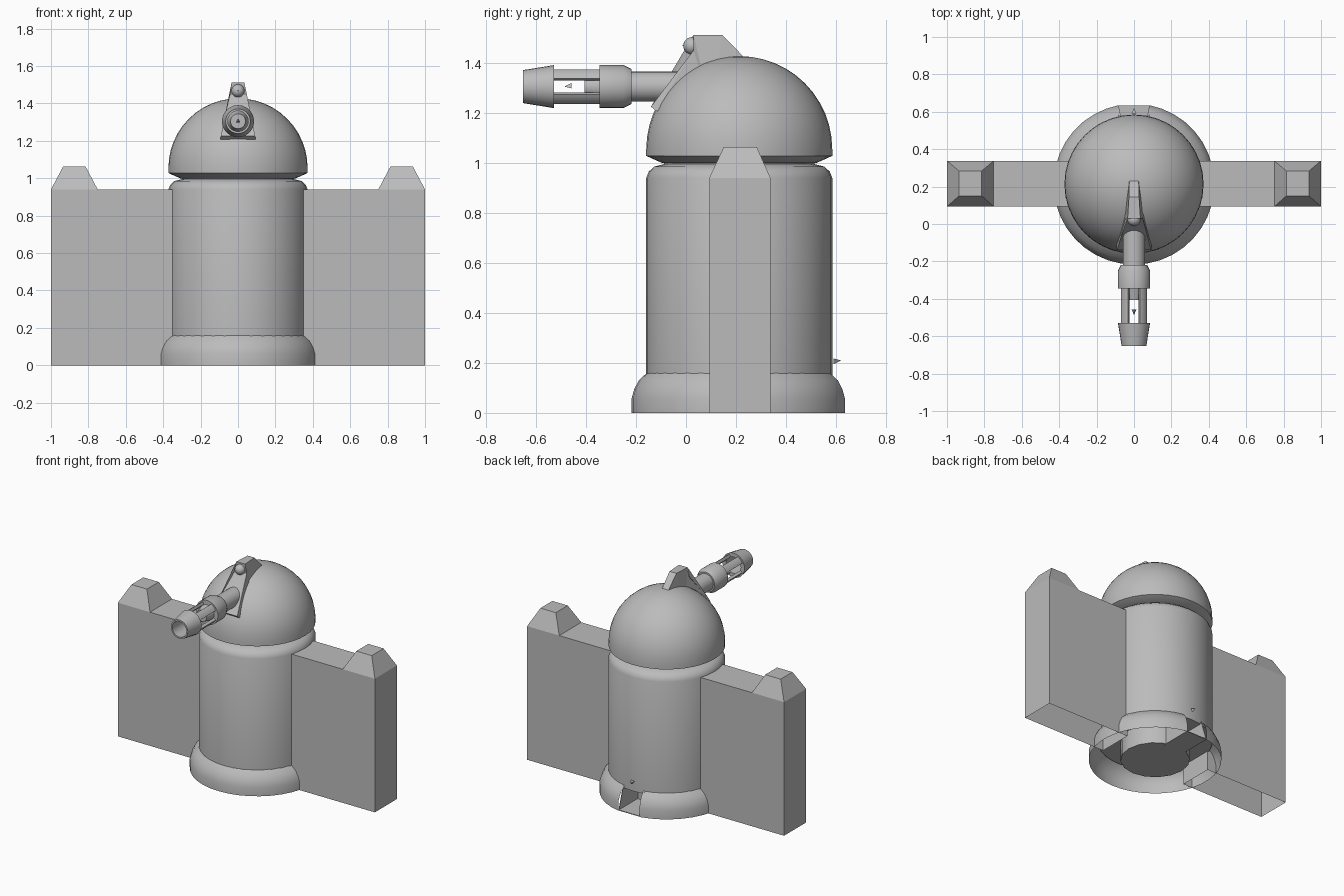
import bpy
import bmesh
from math import sin, cos, pi, radians
from mathutils import Matrix, Vector

cube = bpy.data.objects.get("Cube")
if cube:
    bpy.data.objects.remove(cube, do_unlink=True)

CY = 0.213      # tower centre in y
GUN_Z = 1.305   # gun axis height

grey = bpy.data.materials.new("plain_grey")
grey.use_nodes = True
grey.diffuse_color = (0.5, 0.5, 0.5, 1)
grey.node_tree.nodes["Principled BSDF"].inputs["Base Color"].default_value = (0.5, 0.5, 0.5, 1)


def finish(name, bm, smooth=True):
    bmesh.ops.remove_doubles(bm, verts=bm.verts, dist=1e-5)
    bmesh.ops.recalc_face_normals(bm, faces=bm.faces)
    mesh = bpy.data.meshes.new(name)
    bm.to_mesh(mesh)
    bm.free()
    mesh.materials.append(grey)
    obj = bpy.data.objects.new(name, mesh)
    bpy.context.collection.objects.link(obj)
    if smooth:
        bpy.ops.object.select_all(action='DESELECT')
        obj.select_set(True)
        bpy.context.view_layer.objects.active = obj
        bpy.ops.object.shade_smooth_by_angle(angle=radians(32))
    return obj


def lathe(name, profile, along_y=False, start=0, end=360, closed=False, segs=36):
    """Turn (radius, position) points round the tower axis or the gun axis."""
    bm = bmesh.new()
    rings = []
    for i in range(segs + 1):
        a = radians(start + (end - start) * i / segs)
        ring = []
        for r, h in profile:
            if along_y:
                p = (r * cos(a), h, GUN_Z + r * sin(a))
            else:
                p = (r * cos(a), CY + r * sin(a), h)
            ring.append(bm.verts.new(p))
        rings.append(ring)
    n = len(profile)
    for a, b in zip(rings, rings[1:]):
        for j in range(n if closed else n - 1):
            k = (j + 1) % n
            if profile[j][0] == 0:
                bm.faces.new((a[j], a[k], b[k]))
            elif profile[k][0] == 0:
                bm.faces.new((a[j], a[k], b[j]))
            else:
                bm.faces.new((a[j], a[k], b[k], b[j]))
    if closed and end - start < 360:
        bm.faces.new(rings[0])
        bm.faces.new(rings[-1])
    return finish(name, bm)


def block(name, low, high, bottom=True, top=True):
    """Box or frustum from two rectangles (x0, x1, y0, y1, z)."""
    bm = bmesh.new()
    loops = []
    for x0, x1, y0, y1, z in (low, high):
        loops.append([bm.verts.new(p) for p in
                      ((x0, y0, z), (x1, y0, z), (x1, y1, z), (x0, y1, z))])
    a, b = loops
    for i in range(4):
        j = (i + 1) % 4
        bm.faces.new((a[i], a[j], b[j], b[i]))
    if bottom:
        bm.faces.new(a[::-1])
    if top:
        bm.faces.new(b)
    return finish(name, bm, False)


def marker(name, tip, direction):
    """Small three-sided spike."""
    bm = bmesh.new()
    bmesh.ops.create_cone(bm, cap_ends=True, segments=3, radius1=0.015, radius2=0, depth=0.03)
    d = Vector((0, direction, 0))
    turn = Matrix.Rotation(-direction * pi / 2, 4, 'X')
    bm.transform(Matrix.Translation(Vector(tip) - d * 0.015) @ turn)
    finish(name, bm, False)


# Tower body with rounded shoulder and neck
lathe("tower_body", [(0, 0.14), (0.372, 0.14), (0.372, 0.94), (0.362, 0.965),
                     (0.34, 0.985), (0.3, 0.995), (0.3, 1.02)])

# Dome with bevelled underside
dome = [(0.29, 1.0), (0.31, 1.0), (0.372, 1.028)]
dome += [(0.372 * cos(t * pi / 24), 1.055 + 0.372 * sin(t * pi / 24)) for t in range(12)]
lathe("dome", dome + [(0, 1.427)], segs=40)

# Base skirt, open at the back doorway
lathe("base_skirt", [(0.43, 0), (0.43, 0.06), (0.42, 0.095), (0.402, 0.13), (0.37, 0.16)],
      start=101, end=439)

# Column and doorway passage inside the base
lathe("base_column", [(0, 0.003), (0.225, 0.003), (0.225, 0.14)], segs=16)
block("doorway_floor", (-0.08, 0.08, CY + 0.18, CY + 0.42, 0.001),
      (-0.08, 0.08, CY + 0.18, CY + 0.42, 0.006))
for side in (-1, 1):
    x = side * 0.081
    block("doorway_wall", (x - 0.002, x + 0.002, CY + 0.2, CY + 0.42, 0.001),
          (x - 0.002, x + 0.002, CY + 0.2, CY + 0.37, 0.155))

# Side walls, open underneath, with tapered end posts
y0, y1 = 0.093, 0.338
for side, label in ((1, "left"), (-1, "right")):
    xa, xb = sorted((side * 0.34, side))
    block(label + "_wall", (xa, xb, y0, y1, 0), (xa, xb, y0, y1, 0.94), bottom=False)
    pa, pb = sorted((side * 0.75, side))
    ta, tb = sorted((side * 0.815, side * 0.935))
    block(label + "_post_cap", (pa, pb, y0, y1, 0.94),
          (ta, tb, y0 + 0.058, y1 - 0.055, 1.063), bottom=False)

# Gun mount: side outline as (y, z, half width)
outline = [(-0.14, 1.225, 0.092), (0.03, 1.45, 0.047), (0.03, 1.512, 0.034),
           (0.145, 1.512, 0.027), (0.23, 1.425, 0.025), (0.1, 1.22, 0.06),
           (-0.12, 1.207, 0.095)]
bm = bmesh.new()
near = [bm.verts.new((-w, y, z)) for y, z, w in outline]
far = [bm.verts.new((w, y, z)) for y, z, w in outline]
for i in range(len(outline)):
    j = (i + 1) % len(outline)
    bm.faces.new((near[i], near[j], far[j], far[i]))
bm.faces.new(near)
bm.faces.new(far[::-1])
bmesh.ops.triangulate(bm, faces=bm.faces[:])
finish("gun_mount", bm, False)

# Sighting ball on the mount
bm = bmesh.new()
bmesh.ops.create_uvsphere(bm, u_segments=20, v_segments=12, radius=0.035,
                          matrix=Matrix.Translation((0, 0.024, 1.468)))
finish("sight_ball", bm)

# Gun: barrel, collar, slotted sleeve and muzzle
lathe("gun_barrel", [(0.06, 0.1), (0.06, -0.23)], True, segs=24)
lathe("gun_collar", [(0.06, -0.218), (0.07, -0.218), (0.086, -0.25), (0.086, -0.345),
                     (0.055, -0.345), (0.04, -0.405), (0, -0.405)], True, segs=24)
for quarter in range(4):
    lathe("sleeve_strip", [(0.076, -0.34), (0.076, -0.535), (0.057, -0.535), (0.057, -0.34)],
          True, quarter * 90 + 25, quarter * 90 + 65, True, 6)
lathe("gun_muzzle", [(0.057, -0.528), (0.086, -0.528), (0.066, -0.652), (0.055, -0.652)],
      True, closed=True, segs=24)

# Spikes on the gun, the sight and the back of the tower
marker("gun_spike", (0, -0.487, GUN_Z), -1)
marker("sight_spike", (0, -0.017, 1.468), -1)
marker("back_spike", (0, 0.62, 0.21), 1)
